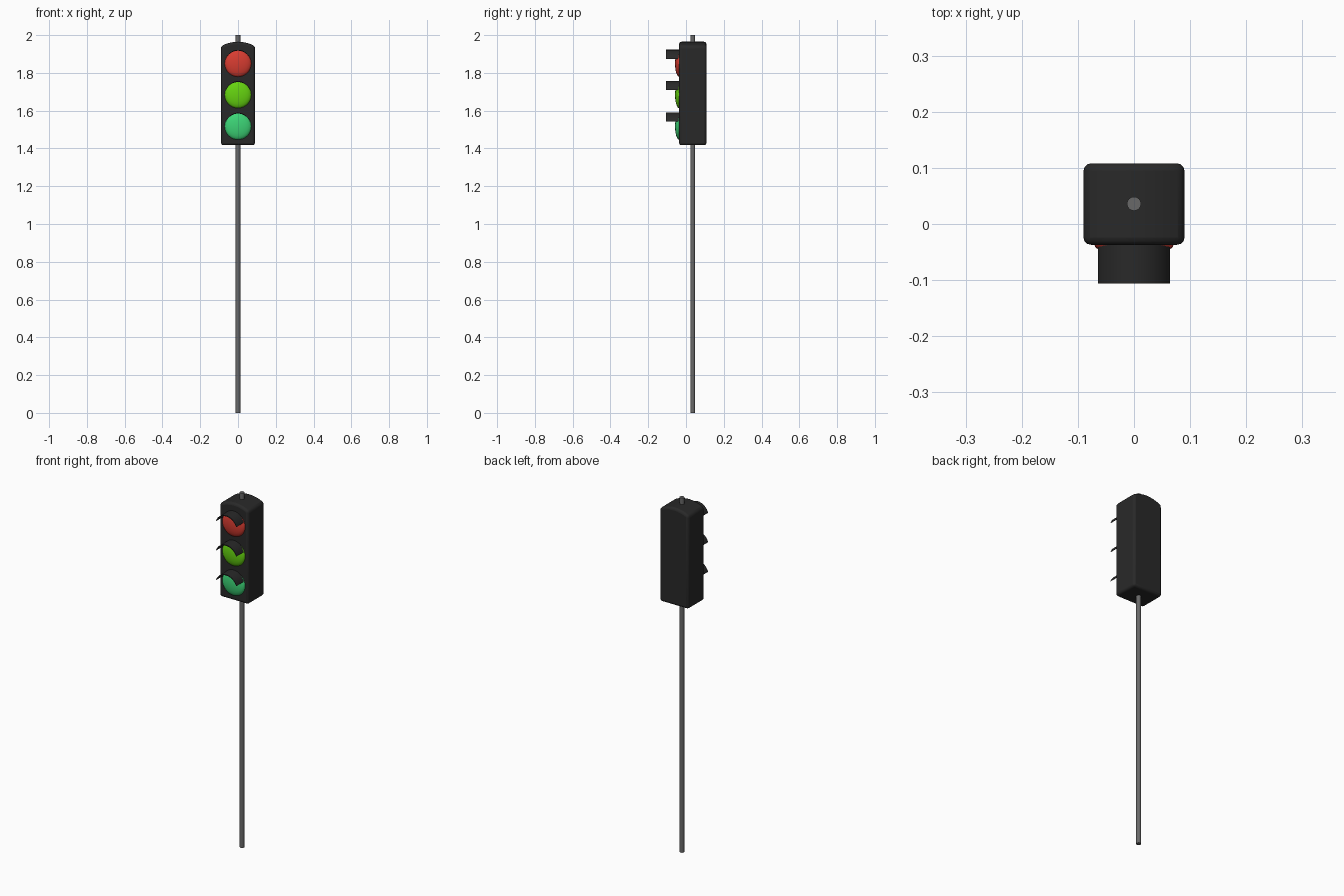
import bpy, bmesh, math

if "Cube" in bpy.data.objects:
    bpy.data.objects.remove(bpy.data.objects["Cube"])


def material(name, rgb):
    m = bpy.data.materials.new(name)
    m.diffuse_color = (*rgb, 1)
    m.use_nodes = True
    m.node_tree.nodes["Principled BSDF"].inputs["Base Color"].default_value = m.diffuse_color
    return m


BLACK = material("black_housing", (0.022, 0.022, 0.022))
STEEL = material("steel", (0.14, 0.14, 0.14))


def make_object(name, bm, mat, angle=40):
    bmesh.ops.recalc_face_normals(bm, faces=bm.faces)
    me = bpy.data.meshes.new(name)
    bm.to_mesh(me)
    bm.free()
    ob = bpy.data.objects.new(name, me)
    bpy.context.collection.objects.link(ob)
    me.materials.append(mat)
    bpy.ops.object.select_all(action='DESELECT')
    ob.select_set(True)
    bpy.context.view_layer.objects.active = ob
    bpy.ops.object.shade_smooth_by_angle(angle=math.radians(angle))
    return ob


# Pole running through the housing
bpy.ops.mesh.primitive_cylinder_add(vertices=24, radius=0.0125, depth=2, location=(0, 0.036, 1))
pole = bpy.context.object
pole.name = "pole"
pole.data.materials.append(STEEL)
bpy.ops.object.shade_smooth_by_angle(angle=math.radians(40))

# Housing: front profile with a shallow arched roof, extruded back
profile = [(-0.09, 1.417), (0.09, 1.417)]
for i in range(9):
    x = 0.09 - 0.18 * i / 8
    profile.append((x, 1.942 + 0.023 * (1 - (x / 0.09) ** 2)))
bm = bmesh.new()
face = bm.faces.new([bm.verts.new((x, -0.037, z)) for x, z in profile])
ext = bmesh.ops.extrude_face_region(bm, geom=[face])
bmesh.ops.translate(bm, vec=(0, 0.145, 0),
                    verts=[g for g in ext["geom"] if isinstance(g, bmesh.types.BMVert)])
housing = make_object("housing", bm, BLACK, 50)
bevel = housing.modifiers.new("rounded_edges", 'BEVEL')
bevel.width = 0.013
bevel.segments = 3
bevel.limit_method = 'ANGLE'
bevel.angle_limit = math.radians(40)


# Domed lens: rings of a flattened cap facing the front
def lens(name, z, mat, radius=0.071, bulge=0.022, sides=32, rings=6):
    bm = bmesh.new()
    loops = []
    for r in range(rings):
        a = math.pi / 2 * r / rings
        loops.append([bm.verts.new((radius * math.cos(a) * math.cos(t),
                                    -0.036 - bulge * math.sin(a),
                                    z + radius * math.cos(a) * math.sin(t)))
                      for t in (2 * math.pi * s / sides for s in range(sides))])
    for lo, hi in zip(loops, loops[1:]):
        for s in range(sides):
            n = (s + 1) % sides
            bm.faces.new((lo[s], lo[n], hi[n], hi[s]))
    tip = bm.verts.new((0, -0.036 - bulge, z))
    for s in range(sides):
        bm.faces.new((loops[-1][s], loops[-1][(s + 1) % sides], tip))
    bm.faces.new(loops[0])
    make_object(name, bm, mat)


# Visor: thin crescent arc over the lens, extruded forward
def visor(name, z, steps=20):
    bm = bmesh.new()
    outer, inner = [], []
    for i in range(steps + 1):
        u = i / steps
        a = math.radians(20 + 140 * u)
        thick = 0.001 + 0.004 * math.sin(math.pi * u)
        for ring, r in ((outer, 0.0725), (inner, 0.0725 - thick)):
            ring.append([bm.verts.new((r * math.cos(a) * 0.94, y, z + r * math.sin(a)))
                         for y in (-0.106, -0.034)])
    for i in range(steps):
        o, p, q, w = outer[i], outer[i + 1], inner[i], inner[i + 1]
        bm.faces.new((o[0], p[0], p[1], o[1]))
        bm.faces.new((q[0], q[1], w[1], w[0]))
        for k in (0, 1):
            bm.faces.new((o[k], q[k], w[k], p[k]))
    for k in (0, steps):
        bm.faces.new((outer[k][0], outer[k][1], inner[k][1], inner[k][0]))
    make_object(name, bm, BLACK)


for label, z, rgb in (("top", 1.85, (0.68, 0.045, 0.03)),
                      ("middle", 1.684, (0.13, 0.65, 0.005)),
                      ("bottom", 1.517, (0.045, 0.65, 0.18))):
    lens(label + "_lens", z, material(label + "_light", rgb))
    visor(label + "_visor", z)
